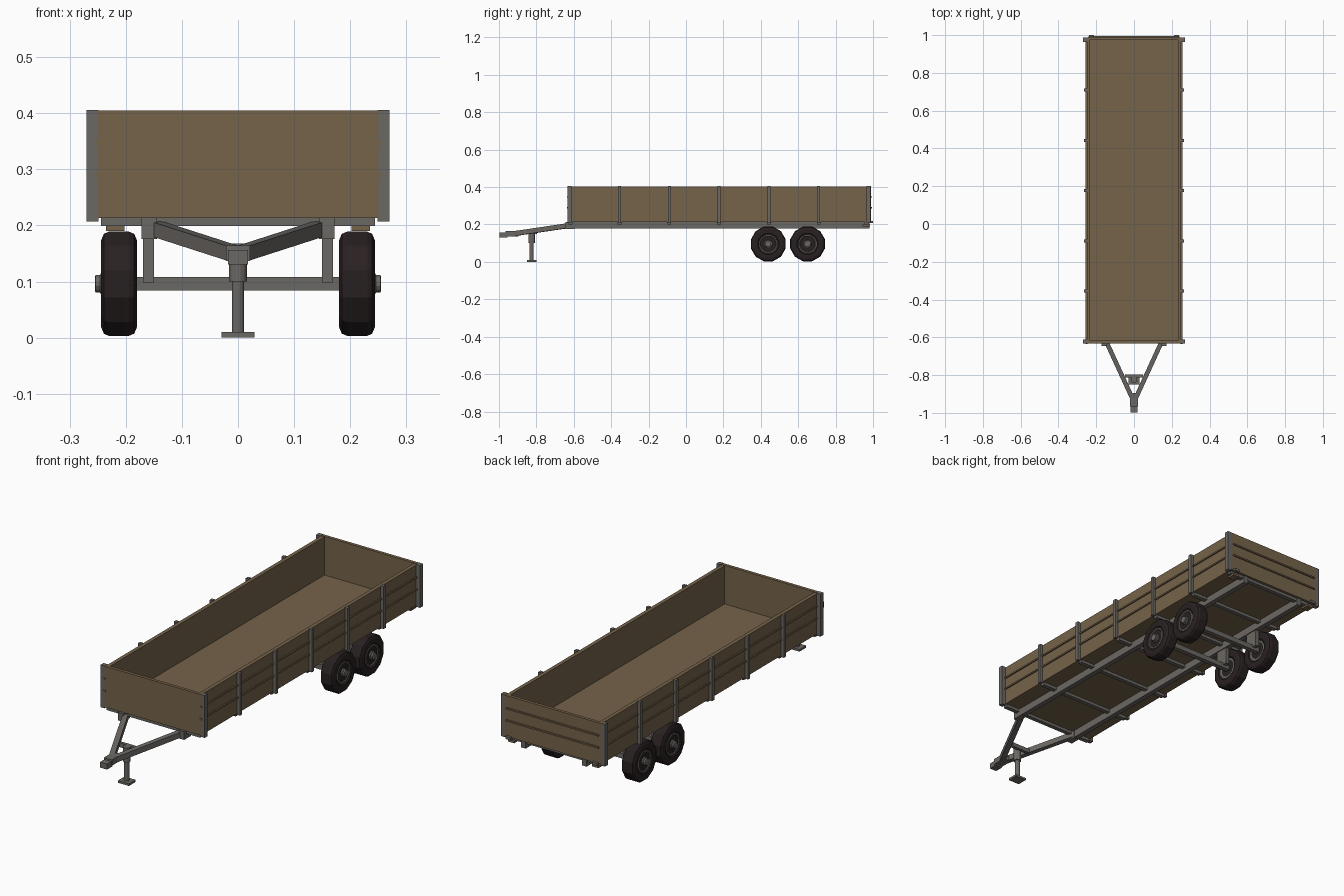
import bpy, bmesh, math
from mathutils import Vector

if "Cube" in bpy.data.objects:
    bpy.data.objects.remove(bpy.data.objects["Cube"])


def mat(name, col):
    m = bpy.data.materials.new(name)
    m.diffuse_color = (*col, 1)
    m.use_nodes = True
    m.node_tree.nodes["Principled BSDF"].inputs["Base Color"].default_value = m.diffuse_color
    return m


WOOD = mat("brown planks", (0.18, 0.126, 0.070))
STEEL = mat("grey steel", (0.148, 0.138, 0.126))
RUBBER = mat("dark rubber", (0.022, 0.0145, 0.0155))


def finish(name, bm, m):
    bmesh.ops.recalc_face_normals(bm, faces=bm.faces)
    me = bpy.data.meshes.new(name)
    bm.to_mesh(me)
    bm.free()
    me.materials.append(m)
    ob = bpy.data.objects.new(name, me)
    bpy.context.collection.objects.link(ob)
    return ob


def box(name, x, y, z, m):
    """Box from (min, max) ranges."""
    bm = bmesh.new()
    bmesh.ops.create_cube(bm, size=1)
    for v in bm.verts:
        v.co = [r[0] + (c + 0.5) * (r[1] - r[0]) for c, r in zip(v.co, (x, y, z))]
    return finish(name, bm, m)


def pair(name, x, y, z, m):
    """Box on the right plus its mirror on the left."""
    box(name + "_right", x, y, z, m)
    box(name + "_left", (-x[1], -x[0]), y, z, m)


def beam(name, a, b, w, h, m):
    """Rectangular bar between two points."""
    a, b = Vector(a), Vector(b)
    d = (b - a).normalized()
    s = d.cross(Vector((0, 0, 1))).normalized()
    u = s.cross(d)
    bm = bmesh.new()
    ends = [[bm.verts.new(p + s * i * w / 2 + u * j * h / 2)
             for i, j in ((-1, -1), (1, -1), (1, 1), (-1, 1))] for p in (a, b)]
    bm.faces.new(ends[0])
    bm.faces.new(ends[1])
    for i in range(4):
        k = (i + 1) % 4
        bm.faces.new((ends[0][i], ends[0][k], ends[1][k], ends[1][i]))
    return finish(name, bm, m)


def lathe(name, profile, centre, n, m, axis="x", side=1):
    """Spin (radius, offset) points round an axis; ends are capped."""
    bm = bmesh.new()
    rings = []
    for r, o in profile:
        ring = []
        for i in range(n):
            t = 2 * math.pi * (i + 0.5) / n
            c, s = r * math.sin(t), r * math.cos(t)
            p = (o * side, c, s) if axis == "x" else (c, s, o)
            ring.append(bm.verts.new(Vector(centre) + Vector(p)))
        rings.append(ring)
    for a, b in zip(rings, rings[1:]):
        for i in range(n):
            k = (i + 1) % n
            bm.faces.new((a[i], a[k], b[k], b[i]))
    bm.faces.new(rings[0])
    bm.faces.new(rings[-1])
    return finish(name, bm, m)


F, R = -0.63, 0.985          # front and rear of the bed
TOP, BOT = 0.405, 0.213

# Open cargo bed
box("bed_floor", (-0.245, 0.245), (F + 0.005, R - 0.005), (BOT, 0.224), WOOD)
pair("side_board", (0.232, 0.25), (F, R), (BOT, TOP - 0.002), WOOD)
box("front_board", (-0.25, 0.25), (F - 0.003, F + 0.012), (BOT, TOP), WOOD)
box("tailgate", (-0.25, 0.25), (R - 0.012, R + 0.003), (BOT, TOP), WOOD)

# Raised plank strips on sides and tailgate
for i, z in enumerate((0.290, 0.347)):
    pair(f"side_strip_{i}", (0.245, 0.256), (F - 0.005, R), (z - 0.0035, z + 0.0035), WOOD)
    box(f"tailgate_strip_{i}", (-0.24, 0.24), (R, R + 0.009), (z - 0.0035, z + 0.0035), WOOD)

# Upright stakes, with a cross member under each pair
for i in range(7):
    y = -0.622 + i * 0.2663
    end = i in (0, 6)
    w = 0.011 if end else 0.008
    pair(f"stake_{i}", (0.249, 0.270 if end else 0.265), (y - w, y + w), (0.207, TOP + 0.001), STEEL)
    yc = min(max(y, F + 0.012), R - 0.02)
    box(f"cross_member_{i}", (-0.244, 0.244), (yc - 0.01, yc + 0.01), (0.199, BOT + 0.001), STEEL)

# Tailgate hinges and rear lamp blocks
pair("tailgate_hinge", (0.212, 0.238), (R, 1.0), (0.207, 0.219), STEEL)
pair("rear_block", (0.202, 0.235), (0.945, 0.985), (0.190, 0.200), WOOD)

# Chassis rails
pair("chassis_rail", (0.146, 0.170), (F - 0.004, R - 0.005), (0.178, BOT), STEEL)

# Wheels, axles and hangers
TYRE = [(0.050, 0.006), (0.058, 0.0), (0.080, 0.0), (0.092, 0.005), (0.096, 0.014),
        (0.096, 0.051), (0.092, 0.059), (0.080, 0.064), (0.058, 0.064), (0.050, 0.058)]
RIM = [(0.030, 0.012), (0.044, 0.004), (0.051, 0.004), (0.051, 0.061),
       (0.045, 0.061), (0.038, 0.054), (0.024, 0.056)]
HUB = [(0.022, 0.05), (0.020, 0.064), (0.016, 0.066), (0.016, 0.074), (0.012, 0.075)]
ZC = 0.096
for j, y in enumerate((0.44, 0.65)):
    box(f"axle_{j}", (-0.19, 0.19), (y - 0.011, y + 0.011), (0.084, 0.108), STEEL)
    pair(f"axle_hanger_{j}", (0.150, 0.169), (y - 0.032, y + 0.032), (0.098, 0.185), STEEL)
    for s, side in ((1, "right"), (-1, "left")):
        c = (0.180 * s, y, ZC)
        lathe(f"tyre_{side}_{j}", TYRE, c, 12, RUBBER, "x", s)
        lathe(f"rim_{side}_{j}", RIM, c, 12, STEEL, "x", s)
        lathe(f"hub_{side}_{j}", HUB, c, 12, STEEL, "x", s)

# V-shaped drawbar with mounting brackets
for s, side in ((1, "right"), (-1, "left")):
    beam(f"drawbar_{side}", (0.157 * s, -0.60, 0.198), (0.008 * s, -0.925, 0.150), 0.024, 0.026, STEEL)
pair("drawbar_bracket", (0.144, 0.172), (-0.645, -0.595), (0.176, 0.214), STEEL)

# Coupler
box("coupler_body", (-0.021, 0.021), (-0.965, -0.895), (0.137, 0.164), STEEL)
box("coupler_head", (-0.018, 0.018), (-0.997, -0.955), (0.130, 0.156), STEEL)

# Jack stand
lathe("jack_sleeve", [(0.017, 0.10), (0.017, 0.168)], (0, -0.825, 0), 12, STEEL, "z")
lathe("jack_leg", [(0.011, 0.008), (0.011, 0.11)], (0, -0.825, 0), 12, STEEL, "z")
box("jack_foot", (-0.029, 0.029), (-0.850, -0.800), (0.0, 0.010), STEEL)
box("jack_bracket", (-0.048, 0.048), (-0.812, -0.797), (0.148, 0.168), STEEL)
